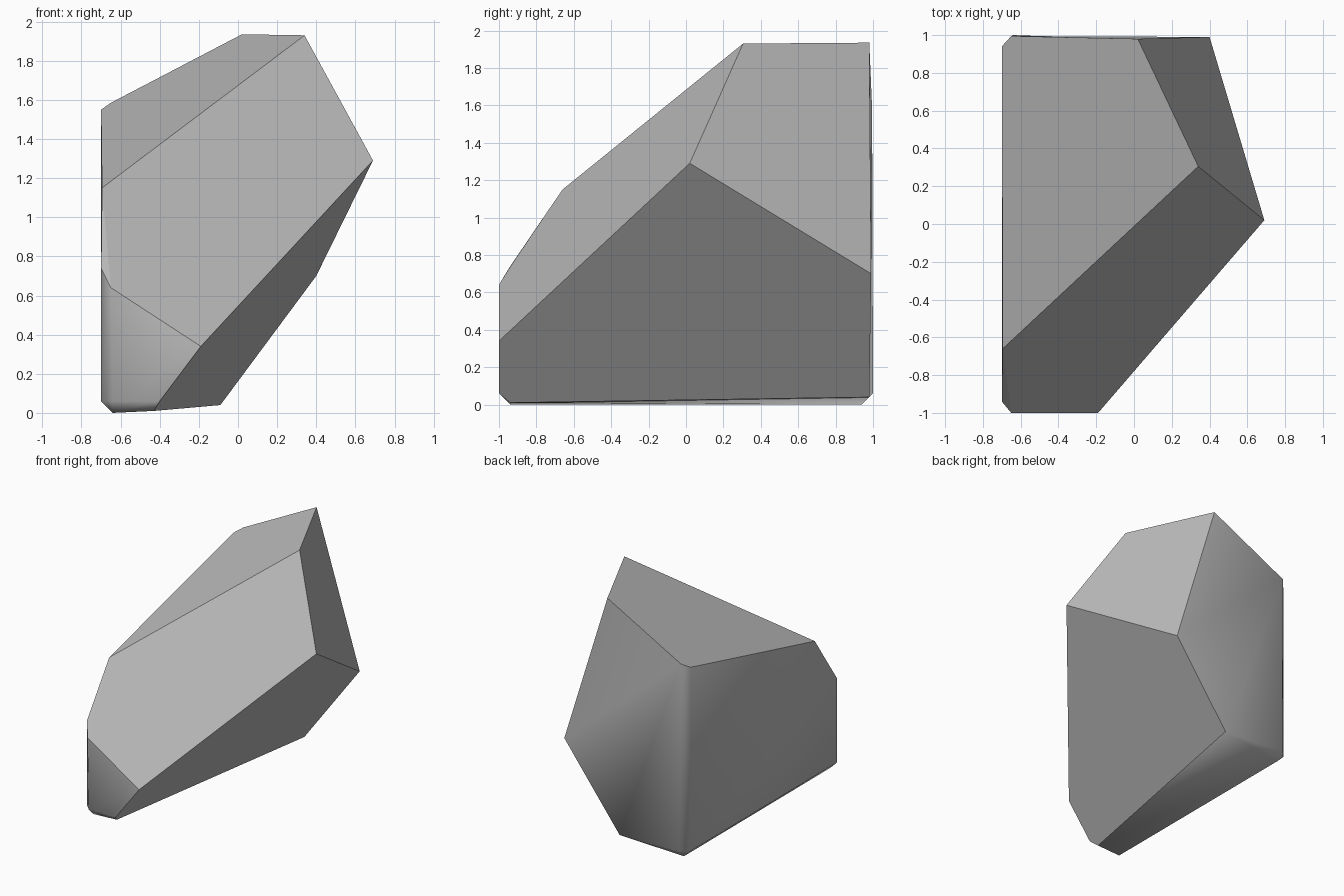
import bpy
import bmesh
from math import radians

default_cube = bpy.data.objects.get("Cube")
if default_cube:
    bpy.data.objects.remove(default_cube, do_unlink=True)

# Plain grey stone
stone = bpy.data.materials.new("stone_grey")
stone.use_nodes = True
grey = (0.5, 0.5, 0.5, 1.0)
stone.diffuse_color = grey
stone.node_tree.nodes["Principled BSDF"].inputs["Base Color"].default_value = grey


def chamfered_corner(side):
    """Three points of the bevelled lower left corner, front (-1) or back (1)."""
    return [(-0.64, side, 0.06), (-0.70, side * 0.94, 0.06), (-0.64, side * 0.94, 0)]


# Corners of the stone, grouped by where they sit
base = chamfered_corner(-1) + chamfered_corner(1)
base += [(-0.40, -1, 0.06), (-0.43, -0.94, 0.01), (-0.09, 0.98, 0.04)]
left_rim = [(-0.65, -1, 0.64), (-0.70, -0.94, 0.74), (-0.695, -0.66, 1.15),
            (-0.70, 0.94, 1.55), (-0.65, 0.995, 1.585)]
right_rim = [(-0.19, -1, 0.34), (0.69, 0.02, 1.29), (0.40, 0.99, 0.70)]
crest = [(0.34, 0.305, 1.93), (0.02, 0.98, 1.935)]

# Wrap the corners in a hull and merge the triangles of each facet
bm = bmesh.new()
for point in base + left_rim + right_rim + crest:
    bm.verts.new(point)
bmesh.ops.convex_hull(bm, input=bm.verts[:])
bmesh.ops.dissolve_limit(bm, angle_limit=radians(6),
                         verts=bm.verts[:], edges=bm.edges[:])
bmesh.ops.recalc_face_normals(bm, faces=bm.faces[:])

# Split facets facing up or right stay flat; the weathered sides are smooth
for face in bm.faces:
    face.normal_update()
    face.smooth = face.normal.x < 0.2 and face.normal.z < 0.2

mesh = bpy.data.meshes.new("rock")
bm.to_mesh(mesh)
bm.free()
mesh.materials.append(stone)
rock = bpy.data.objects.new("rock", mesh)
bpy.context.collection.objects.link(rock)
